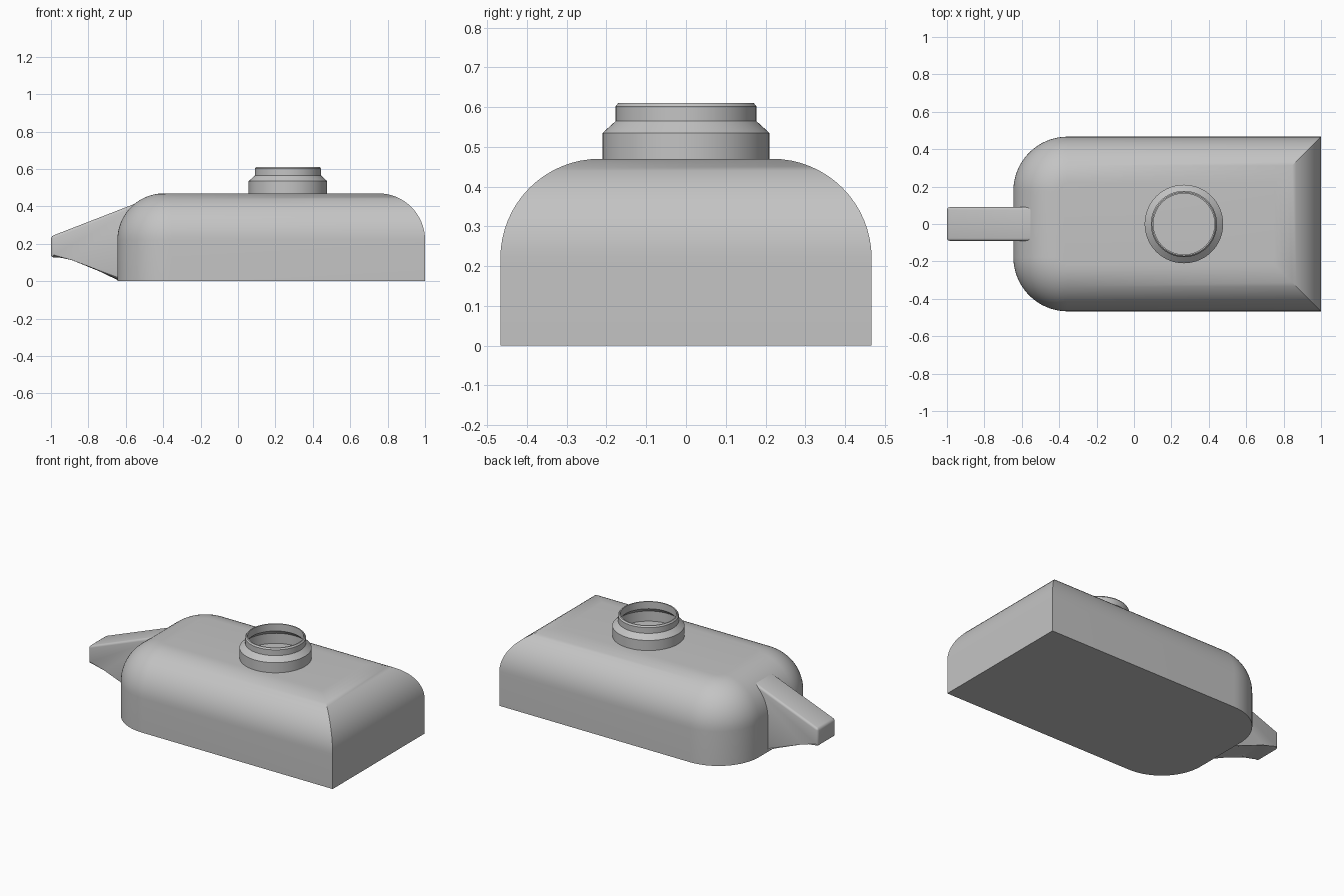
import bpy, bmesh
from math import sin, cos, pi

cube = bpy.data.objects.get("Cube")
if cube:
    bpy.data.objects.remove(cube)

GREY = (0.55, 0.55, 0.55, 1)
grey = bpy.data.materials.new("plain grey")
grey.use_nodes = True
grey.diffuse_color = GREY
grey.node_tree.nodes["Principled BSDF"].inputs["Base Color"].default_value = GREY


def finish(bm, name, angle):
    bmesh.ops.recalc_face_normals(bm, faces=bm.faces)
    mesh = bpy.data.meshes.new(name)
    bm.to_mesh(mesh)
    bm.free()
    mesh.materials.append(grey)
    obj = bpy.data.objects.new(name, mesh)
    bpy.context.collection.objects.link(obj)
    bpy.ops.object.select_all(action="DESELECT")
    obj.select_set(True)
    bpy.context.view_layer.objects.active = obj
    bpy.ops.object.shade_smooth_by_angle(angle=angle)
    return obj


def bridge(bm, loops):
    for a, b in zip(loops, loops[1:]):
        for i in range(len(a)):
            j = (i + 1) % len(a)
            bm.faces.new((a[i], a[j], b[j], b[i]))


# Tank body: outline rounded at the spout end, mitred at the square end
LEFT, RIGHT, HALF, TOP = -0.645, 1.0, 0.467, 0.47
CORNER, FILLET, STEPS = 0.29, 0.25, 16


def outline(bm, inset, z):
    r = CORNER - inset
    pts = [(RIGHT - inset, HALF - inset)]
    for k in range(2 * STEPS + 2):
        side = 1 if k <= STEPS else -1
        a = pi / 2 + (k if side > 0 else k - 1) * pi / 2 / STEPS
        pts.append((LEFT + CORNER + r * cos(a), side * (HALF - CORNER) + r * sin(a)))
    pts.append((RIGHT - inset, inset - HALF))
    return [bm.verts.new((x, y, z)) for x, y in pts]


bm = bmesh.new()
loops = [outline(bm, 0, 0)]
for k in range(STEPS + 1):
    a = k * pi / 2 / STEPS
    loops.append(outline(bm, FILLET * (1 - cos(a)), TOP - FILLET + FILLET * sin(a)))
bridge(bm, loops)
bm.faces.new(loops[0])
bm.faces.new(loops[-1])
finish(bm, "tank_body", 0.6)

# Filler neck: thin lathed wall, open at the top
profile = [(0.21, 0.465), (0.21, 0.535), (0.177, 0.565), (0.177, 0.602), (0.17, 0.611),
           (0.163, 0.611), (0.163, 0.565), (0.196, 0.535), (0.196, 0.465)]
SIDES = 64
bm = bmesh.new()
rings = [[bm.verts.new((0.267 + r * cos(2 * pi * i / SIDES), r * sin(2 * pi * i / SIDES), z))
          for i in range(SIDES)] for r, z in profile]
bridge(bm, rings + rings[:1])
finish(bm, "filler_neck", 0.5)

# Spout: extruded side profile with softened edges
side_profile = [(-1, 0.24), (-1, 0.127), (-0.885, 0.127), (-0.64, 0.004),
                (-0.5, 0.004), (-0.5, 0.434)]
bm = bmesh.new()
ends = [[bm.verts.new((x, y, z)) for x, z in side_profile] for y in (-0.09, 0.09)]
bridge(bm, ends)
for end in ends:
    bm.faces.new(end)
soft = [e for e in bm.edges if min(v.co.x for v in e.verts) < -0.6]
bmesh.ops.bevel(bm, geom=soft, offset=0.014, segments=3, profile=0.5, affect="EDGES")
finish(bm, "spout", 0.6)
